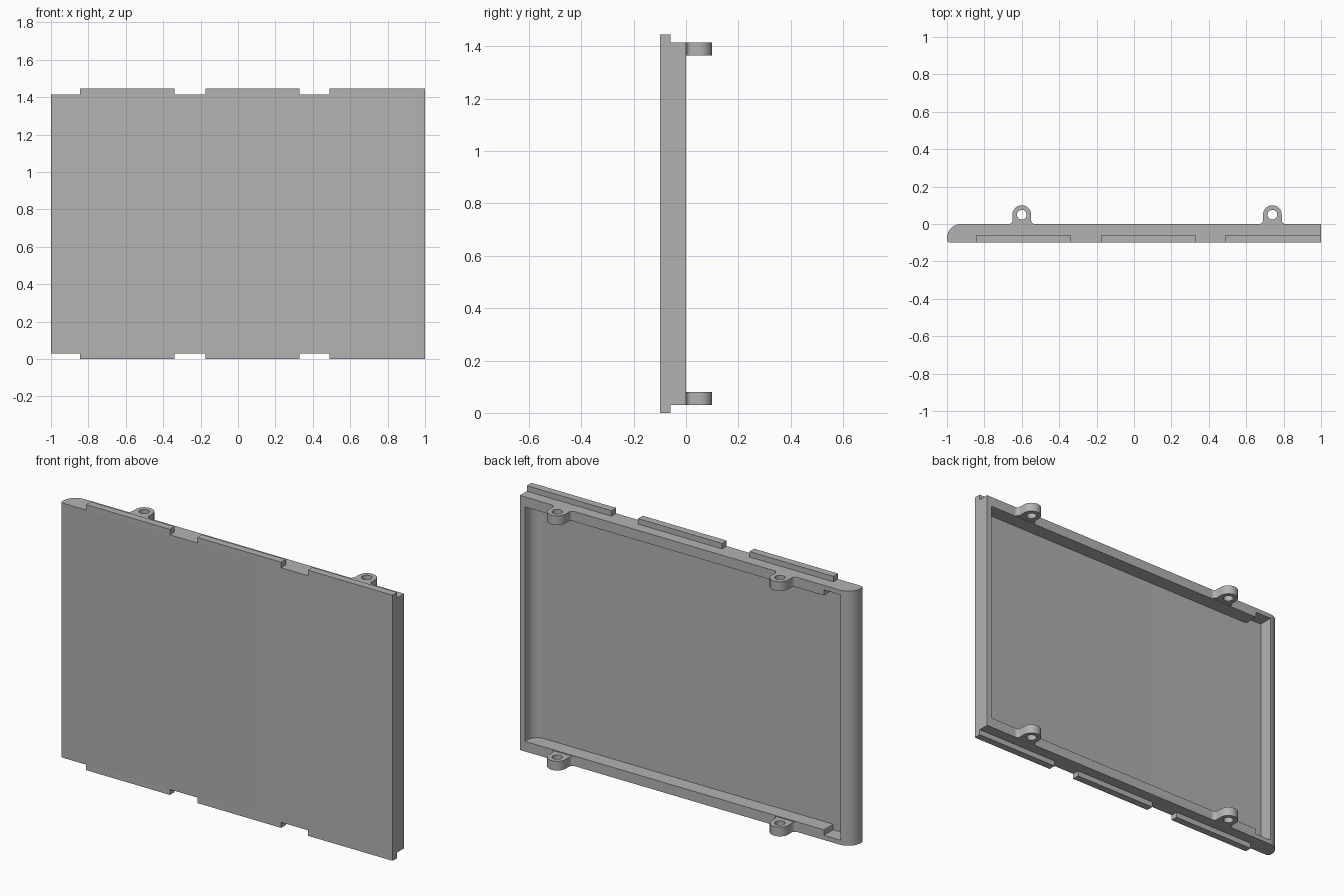
import bpy
import bmesh
from math import cos, sin, radians

cube = bpy.data.objects.get("Cube")
if cube:
    bpy.data.objects.remove(cube, do_unlink=True)

grey = bpy.data.materials.new("plain_grey")
grey.use_nodes = True
grey.diffuse_color = (0.45, 0.45, 0.45, 1)
grey.node_tree.nodes["Principled BSDF"].inputs["Base Color"].default_value = grey.diffuse_color

LOW, HIGH = 0.03, 1.415      # ends of the tray body
HEIGHT = 1.445               # overall height including tabs
FRONT, FLOOR = -0.1, -0.08   # outer and inner faces of the panel
RAIL = 0.055


def arc(cx, cy, r, start, end, steps=12):
    angles = [radians(start + (end - start) * i / steps) for i in range(steps + 1)]
    return [(cx + r * cos(a), cy + r * sin(a)) for a in angles]


def prism(name, outline, z0, z1):
    """Extrude an xy outline from z0 to z1."""
    bm = bmesh.new()
    face = bm.faces.new([bm.verts.new((x, y, z0)) for x, y in outline])
    grown = bmesh.ops.extrude_face_region(bm, geom=[face])["geom"]
    verts = [v for v in grown if isinstance(v, bmesh.types.BMVert)]
    bmesh.ops.translate(bm, vec=(0, 0, z1 - z0), verts=verts)
    bmesh.ops.recalc_face_normals(bm, faces=bm.faces)
    mesh = bpy.data.meshes.new(name)
    bm.to_mesh(mesh)
    bm.free()
    mesh.materials.append(grey)
    obj = bpy.data.objects.new(name, mesh)
    bpy.context.collection.objects.link(obj)
    return obj


def box(name, x0, x1, y0, y1, z0, z1):
    return prism(name, [(x0, y0), (x1, y0), (x1, y1), (x0, y1)], z0, z1)


def activate(obj):
    bpy.ops.object.select_all(action='DESELECT')
    obj.select_set(True)
    bpy.context.view_layer.objects.active = obj


def cut(obj, cutter):
    activate(obj)
    mod = obj.modifiers.new("cut", 'BOOLEAN')
    mod.operation = 'DIFFERENCE'
    mod.solver = 'EXACT'
    mod.object = cutter
    bpy.ops.object.modifier_apply(modifier=mod.name)
    bpy.data.objects.remove(cutter, do_unlink=True)


def smooth(obj):
    activate(obj)
    bpy.ops.object.shade_smooth_by_angle(angle=radians(35))


# Tray body with one rounded long edge
outline = [(1, FRONT), (1, 0)]
outline += arc(-0.925, -0.075, 0.075, 90, 180)
outline += arc(-0.985, -0.085, 0.015, 180, 270, 4)
tray = prism("tray_body", outline, LOW, HIGH)

# Hollow with a coved corner along the square end
hollow = [(-0.93, 0.02), (-0.93, FLOOR)]
hollow += arc(0.91, -0.02, 0.06, 270, 360)
hollow += [(0.97, 0.02)]
cut(tray, prism("hollow_cutter", hollow, LOW + RAIL, HIGH - RAIL))

# Rail notches beside the rounded edge
for z0, z1 in ((LOW + 0.025, LOW + 0.1), (HIGH - 0.1, HIGH - 0.025)):
    cut(tray, box("notch_cutter", -0.93, -0.83, FLOOR, 0.02, z0, z1))
smooth(tray)

# Locating tabs along both ends
for i, (x0, x1) in enumerate(((-0.845, -0.34), (-0.175, 0.33), (0.49, 1))):
    box(f"bottom_tab_{i + 1}", x0, x1, FRONT, -0.06, 0, LOW)
    box(f"top_tab_{i + 1}", x0, x1, FRONT, -0.06, HIGH, HEIGHT)

# Pierced lugs with flared feet
for side, x in (("right", -0.6), ("left", 0.74)):
    for end, z0 in (("bottom", LOW), ("top", HIGH - 0.05)):
        shape = arc(x + 0.07, 0.02, 0.02, 270, 180, 6)
        shape += arc(x, 0.05, 0.05, 0, 180, 24)
        shape += arc(x - 0.07, 0.02, 0.02, 0, -90, 6)
        lug = prism(f"{end}_{side}_lug", shape, z0, z0 + 0.05)
        hole = arc(x, 0.05, 0.026, 0, 345, 23)
        cut(lug, prism("hole_cutter", hole, z0 - 0.02, z0 + 0.07))
        smooth(lug)
